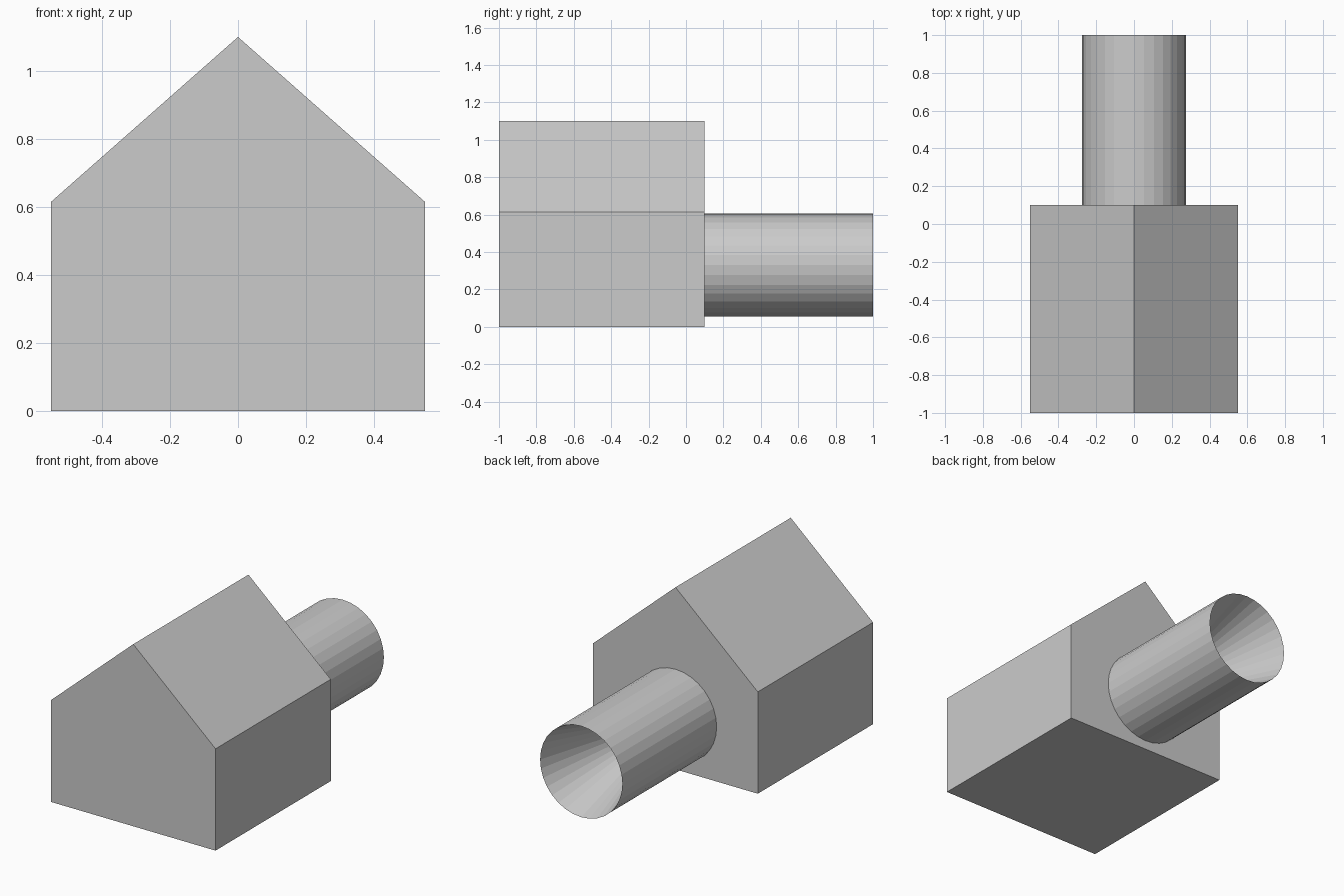
import bpy, bmesh, math

if "Cube" in bpy.data.objects:
    bpy.data.objects.remove(bpy.data.objects["Cube"])

def make_object(name, bm):
    bmesh.ops.recalc_face_normals(bm, faces=bm.faces)
    mesh = bpy.data.meshes.new(name)
    bm.to_mesh(mesh)
    bm.free()
    obj = bpy.data.objects.new(name, mesh)
    bpy.context.collection.objects.link(obj)
    return obj

# Gabled body: profile extruded along y
bm = bmesh.new()
profile = [(-0.55, 0), (0.55, 0), (0.55, 0.615), (0, 1.1), (-0.55, 0.615)]
face = bm.faces.new([bm.verts.new((x, -1, z)) for x, z in profile])
ext = bmesh.ops.extrude_face_region(bm, geom=[face])
bmesh.ops.translate(bm, vec=(0, 1.1, 0),
                    verts=[v for v in ext["geom"] if isinstance(v, bmesh.types.BMVert)])
make_object("gabled_body", bm)

# Rear tube with a conical hollow running in from its open end
SIDES, RADIUS, CENTRE_Z = 32, 0.275, 0.33
START, END, APEX = 0.1, 1.0, 0.1
bm = bmesh.new()

def ring(y):
    return [bm.verts.new((RADIUS * math.cos(math.tau * i / SIDES), y,
                          CENTRE_Z + RADIUS * math.sin(math.tau * i / SIDES)))
            for i in range(SIDES)]

inner, outer = ring(START), ring(END)
tip = bm.verts.new((0, APEX, CENTRE_Z))
for i in range(SIDES):
    j = (i + 1) % SIDES
    bm.faces.new((inner[i], inner[j], outer[j], outer[i]))
    bm.faces.new((outer[i], outer[j], tip))
bm.faces.new(inner)
make_object("rear_tube", bm)
